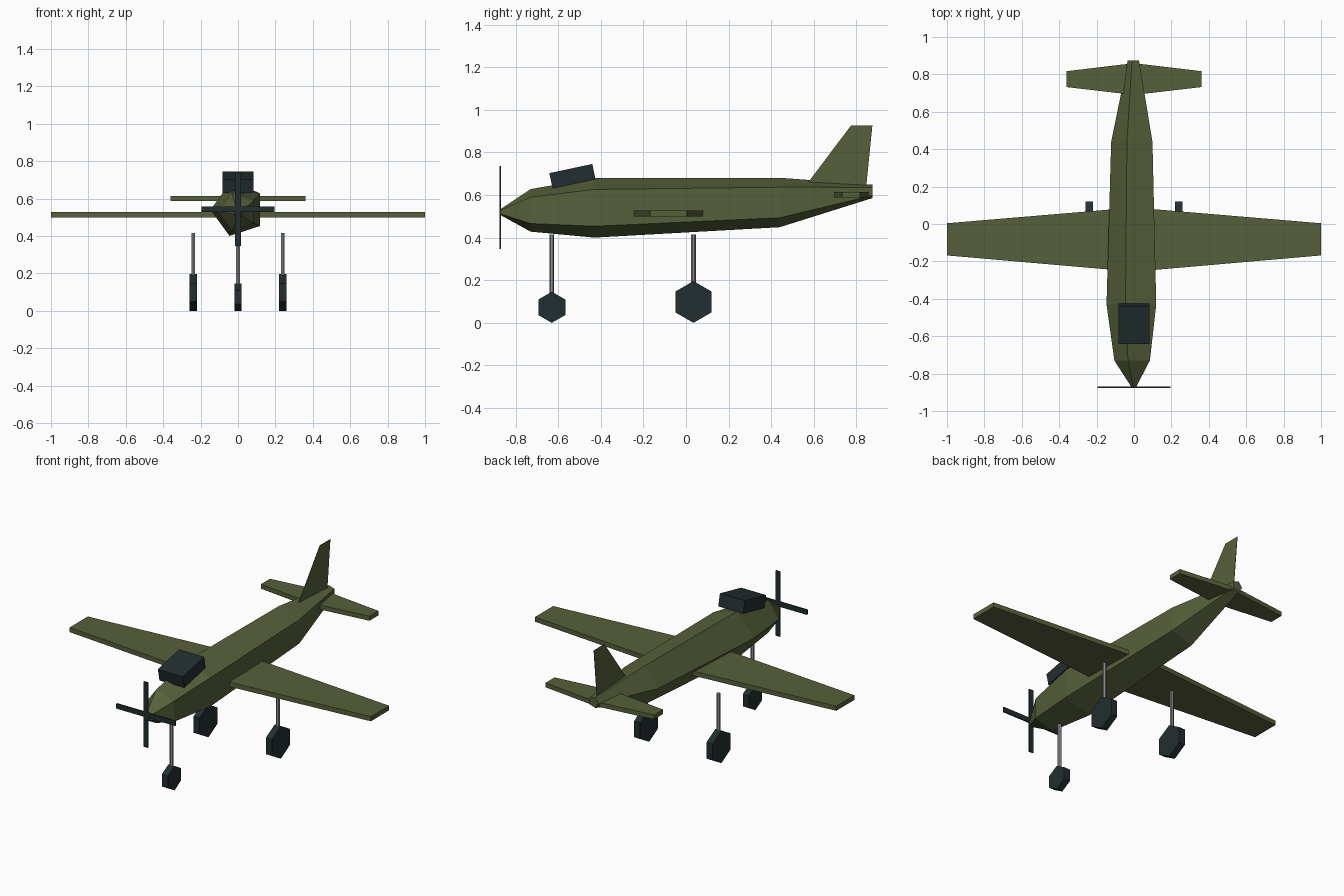
import bpy, bmesh
from math import sin, cos, pi, radians
from mathutils import Matrix, Vector

cube = bpy.data.objects.get("Cube")
if cube:
    bpy.data.objects.remove(cube, do_unlink=True)


def material(name, color):
    m = bpy.data.materials.new(name)
    m.use_nodes = True
    m.diffuse_color = (*color, 1)
    m.node_tree.nodes["Principled BSDF"].inputs["Base Color"].default_value = (*color, 1)
    return m


olive = material("olive green", (0.095, 0.118, 0.042))
dark = material("dark slate", (0.016, 0.027, 0.029))
metal = material("grey metal", (0.26, 0.27, 0.28))


def finish(name, bm, mat):
    bmesh.ops.recalc_face_normals(bm, faces=bm.faces)
    mesh = bpy.data.meshes.new(name)
    bm.to_mesh(mesh)
    bm.free()
    mesh.materials.append(mat)
    ob = bpy.data.objects.new(name, mesh)
    bpy.context.collection.objects.link(ob)
    return ob


def loft(name, rings, mat):
    """Skin a list of equal-length point rings and cap both ends."""
    bm = bmesh.new()
    rings = [[bm.verts.new(p) for p in ring] for ring in rings]
    n = len(rings[0])
    for a, b in zip(rings, rings[1:]):
        for i in range(n):
            j = (i + 1) % n
            bm.faces.new((a[i], a[j], b[j], b[i]))
    bm.faces.new(rings[0])
    bm.faces.new(rings[-1])
    return finish(name, bm, mat)


def box(name, center, size, mat, tilt=0):
    bm = bmesh.new()
    bmesh.ops.create_cube(bm, size=1)
    bm.transform(Matrix.Translation(center) @ Matrix.Rotation(radians(tilt), 4, "X")
                 @ Matrix.Diagonal((*size, 1)))
    return finish(name, bm, mat)


def cylinder(name, center, radius, depth, sides, mat, turn=None):
    bm = bmesh.new()
    bmesh.ops.create_cone(bm, cap_ends=True, segments=sides, radius1=radius,
                          radius2=radius, depth=depth)
    bm.transform(Matrix.Translation(center) @ (turn or Matrix()))
    return finish(name, bm, mat)


# Fuselage: five-sided sections (y, centre height, radius)
sections = [(-0.87, 0.52, 0.015), (-0.73, 0.528, 0.105), (-0.43, 0.54, 0.147),
            (0.44, 0.565, 0.122), (0.875, 0.617, 0.033)]
loft("fuselage", [[(r * cos(pi + i * 2 * pi / 5), y, z + r * sin(pi + i * 2 * pi / 5))
                   for i in range(5)] for y, z, r in sections], olive)


# Wings and tailplane: tapered slabs, tip to tip
def slab(name, span, root, tip, z0, z1):
    loft(name, [[(x, f, z0), (x, b, z0), (x, b, z1), (x, f, z1)]
                for x, (f, b) in ((-span, tip), (0, root), (span, tip))], olive)


slab("main_wing", 1.0, (-0.255, 0.088), (-0.168, 0.004), 0.5, 0.528)
slab("tailplane", 0.36, (0.69, 0.86), (0.732, 0.817), 0.588, 0.615)

# Fin: very thin upright plate
fin = [(0.57, 0.655), (0.775, 0.927), (0.875, 0.927), (0.845, 0.63)]
loft("tail_fin", [[(x, y, z) for y, z in fin] for x in (-0.001, 0.001)], olive)

# Canopy block, tilted up toward the rear
box("canopy", (0, -0.533, 0.688), (0.166, 0.206, 0.074), dark, 12)

# Crossed propeller blades
box("propeller_upright_blade", (0, -0.872, 0.542), (0.03, 0.008, 0.39), dark)
box("propeller_level_blade", (0, -0.872, 0.542), (0.39, 0.008, 0.03), dark)

# Landing gear: hexagonal wheels and thin struts
side_on = Matrix.Rotation(pi / 2, 4, "Y")
for name, x, y, r in (("nose", 0, -0.63, 0.073), ("left", 0.24, 0.035, 0.098),
                      ("right", -0.24, 0.035, 0.098)):
    wheel = cylinder(name + "_wheel", (x, y, r), r, 0.04, 6, dark, side_on)
    # Stand the hexagon on a corner
    if abs(max(v.co.z for v in wheel.data.vertices) - 2 * r) > 0.001:
        spin = Matrix.Translation((x, y, r)) @ Matrix.Rotation(pi / 6, 4, "X")
        wheel.data.transform(spin @ Matrix.Translation((-x, -y, -r)))
    low, high = 2 * r - 0.02, 0.415
    cylinder(name + "_strut", (x, y, (low + high) / 2), 0.011, high - low, 6, metal)
